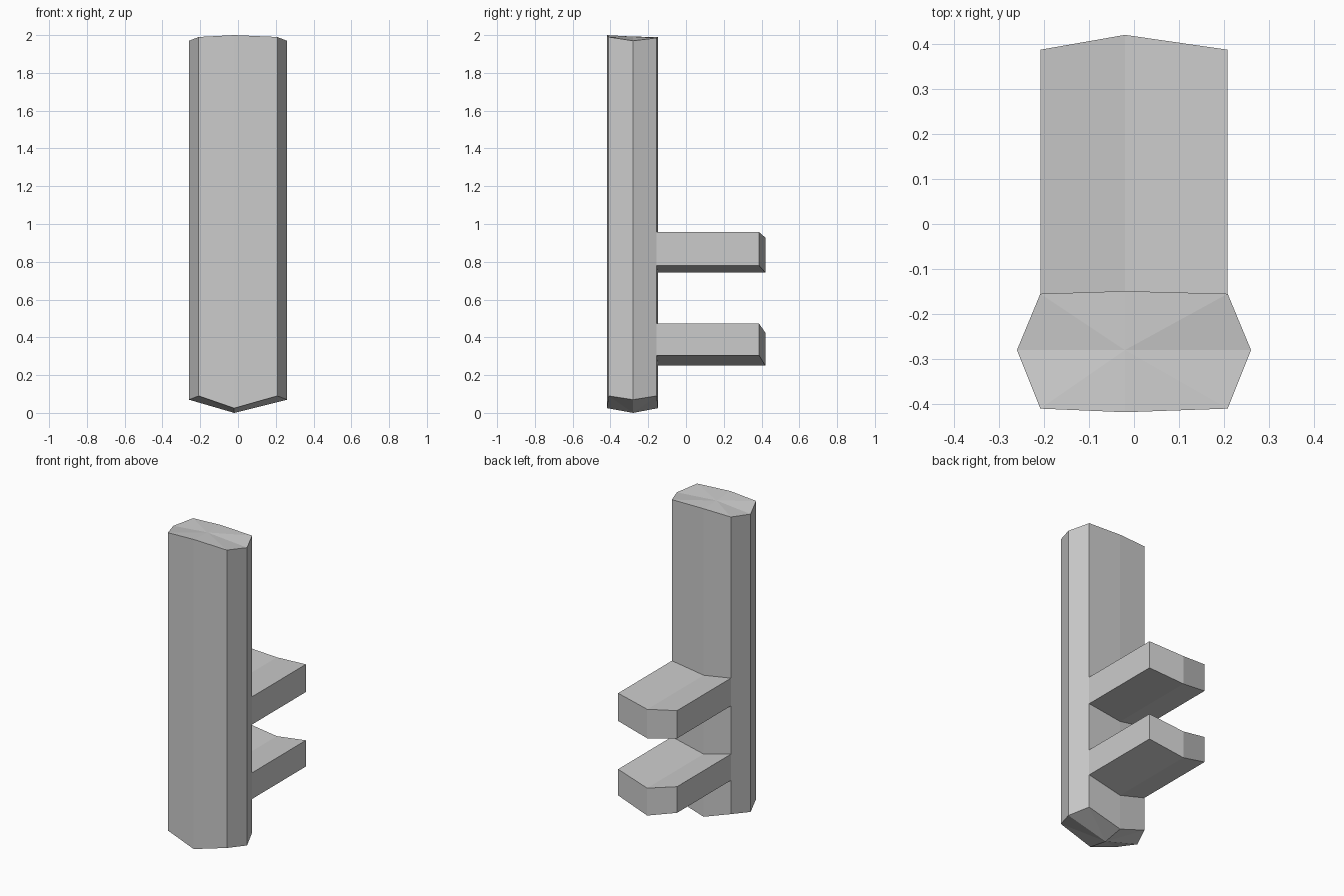
import bpy, bmesh

if "Cube" in bpy.data.objects:
    bpy.data.objects.remove(bpy.data.objects["Cube"])

CX = -0.02  # the centre ridge sits slightly left


def make_object(name, verts, faces):
    bm = bmesh.new()
    vs = [bm.verts.new(v) for v in verts]
    for f in faces:
        bm.faces.new([vs[i] for i in f])
    bmesh.ops.recalc_face_normals(bm, faces=bm.faces[:])
    mesh = bpy.data.meshes.new(name)
    bm.to_mesh(mesh)
    bm.free()
    obj = bpy.data.objects.new(name, mesh)
    bpy.context.collection.objects.link(obj)
    return obj


# Upright board: eight-sided outline (x, y, bottom z, top z), capped by fans
outline = [
    (-0.26, -0.28, 0.07, 1.97),
    (-0.208, -0.41, 0.09, 1.99),
    (CX, -0.418, 0.025, 2.0),
    (0.208, -0.41, 0.09, 1.99),
    (0.26, -0.28, 0.07, 1.97),
    (0.208, -0.155, 0.09, 1.985),
    (CX, -0.149, 0.025, 1.99),
    (-0.208, -0.155, 0.09, 1.985),
]
n = len(outline)
verts = [(x, y, b) for x, y, b, t in outline] + [(x, y, t) for x, y, b, t in outline]
verts += [(CX, -0.28, 0.0), (CX, -0.28, 1.992)]
faces = []
for i in range(n):
    j = (i + 1) % n
    faces += [(i, j, n + j, n + i), (j, i, 2 * n), (n + i, n + j, 2 * n + 1)]
make_object("upright_board", verts, faces)


# Rear pegs: V-shaped section run backwards to a pointed end
def peg(name, side_bottom, side_top, mid_bottom, mid_top):
    section = [
        (-0.208, side_bottom, 0.387), (CX, mid_bottom, 0.42), (0.208, side_bottom, 0.387),
        (0.208, side_top, 0.387), (CX, mid_top, 0.42), (-0.208, side_top, 0.387),
    ]
    verts = [(x, -0.157, z) for x, z, y in section] + [(x, y, z) for x, z, y in section]
    faces = [(i, (i + 1) % 6, 6 + (i + 1) % 6, 6 + i) for i in range(6)]
    for o in (0, 6):
        faces += [(o, o + 1, o + 4, o + 5), (o + 1, o + 2, o + 3, o + 4)]
    make_object(name, verts, faces)


peg("upper_peg", 0.78, 0.957, 0.743, 0.928)
peg("lower_peg", 0.305, 0.472, 0.25, 0.425)
